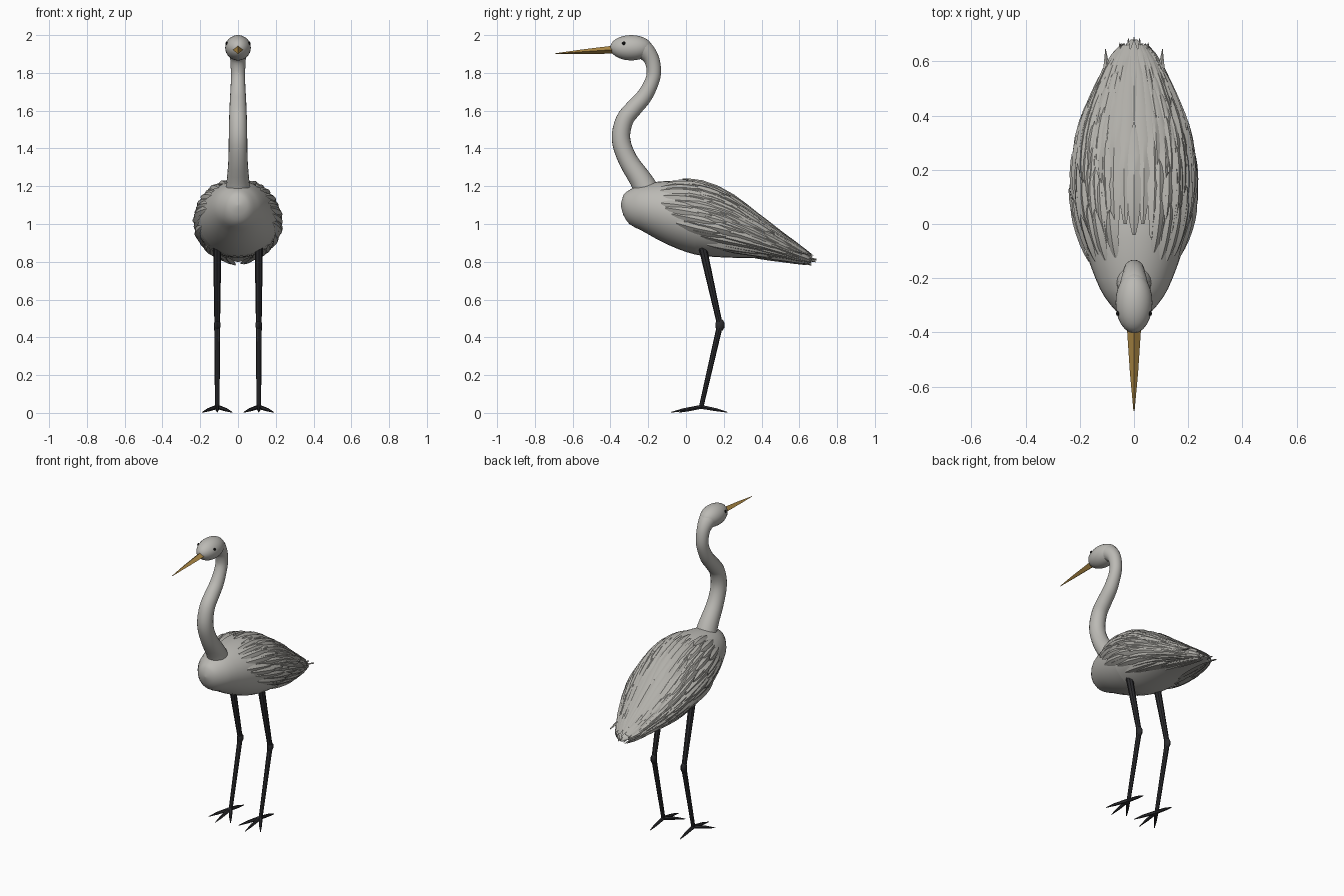
import bpy, bmesh, math, random
from mathutils import Vector

if "Cube" in bpy.data.objects:
    bpy.data.objects.remove(bpy.data.objects["Cube"])

random.seed(4)


def material(name, rgb):
    m = bpy.data.materials.new(name)
    m.diffuse_color = (*rgb, 1)
    m.use_nodes = True
    m.node_tree.nodes["Principled BSDF"].inputs["Base Color"].default_value = m.diffuse_color
    return m


PLUMAGE = material("pale grey plumage", (0.50, 0.49, 0.46))
FEATHER = material("grey feathers", (0.44, 0.43, 0.40))
BEAK = material("ochre beak", (0.42, 0.25, 0.06))
LEG = material("dark legs", (0.025, 0.025, 0.028))
EYE = material("black eye", (0.005, 0.005, 0.005))


def finish(name, bm, mat, angle=None):
    bmesh.ops.recalc_face_normals(bm, faces=bm.faces)
    me = bpy.data.meshes.new(name)
    bm.to_mesh(me)
    bm.free()
    me.materials.append(mat)
    ob = bpy.data.objects.new(name, me)
    bpy.context.collection.objects.link(ob)
    if angle:
        bpy.ops.object.select_all(action='DESELECT')
        bpy.context.view_layer.objects.active = ob
        ob.select_set(True)
        bpy.ops.object.shade_smooth_by_angle(angle=math.radians(angle))
    return ob


def loft(bm, rings):
    vs = [[bm.verts.new(p) for p in r] for r in rings]
    n = len(vs[0])
    for a, b in zip(vs, vs[1:]):
        for i in range(n):
            bm.faces.new((a[i], a[(i + 1) % n], b[(i + 1) % n], b[i]))
    bm.faces.new(vs[0][::-1])
    bm.faces.new(vs[-1])


def interp(tab, x):
    """Smooth curve through rows (x, a, b, ...)."""
    x = min(max(x, tab[0][0]), tab[-1][0])
    i = max(k for k in range(len(tab) - 1) if tab[k][0] <= x)
    h = tab[i + 1][0] - tab[i][0]
    t = (x - tab[i][0]) / h

    def slope(k, c):
        a, b = tab[max(k - 1, 0)], tab[min(k + 1, len(tab) - 1)]
        return (b[c] - a[c]) / (b[0] - a[0])
    return [(2*t**3 - 3*t**2 + 1) * tab[i][c] + (t**3 - 2*t**2 + t) * h * slope(i, c)
            + (3*t**2 - 2*t**3) * tab[i + 1][c] + (t**3 - t**2) * h * slope(i + 1, c)
            for c in range(1, len(tab[0]))]


def tube(bm, pts, radii, n=8):
    """Round limb through points, rings square to the path."""
    pts = [Vector(p) for p in pts]
    rings = []
    for i, p in enumerate(pts):
        d = (pts[min(i + 1, len(pts) - 1)] - pts[max(i - 1, 0)]).normalized()
        u = Vector((1, 0, 0)) if abs(d.x) < 0.8 else Vector((0, 1, 0))
        v = d.cross(u).normalized()
        u = v.cross(d)
        rings.append([p + radii[i] * (u * math.cos(2*math.pi*k/n) + v * math.sin(2*math.pi*k/n))
                      for k in range(n)])
    loft(bm, rings)


def ball(bm, c, r, seg=12):
    res = bmesh.ops.create_uvsphere(bm, u_segments=seg, v_segments=seg * 2 // 3, radius=1)
    for v in res['verts']:
        v.co = Vector((c[0] + v.co.x * r[0], c[1] + v.co.y * r[1], c[2] + v.co.z * r[2]))


# Body: y, centre z, half width, half height
BODY = [(-0.345, 1.10, 0.004, 0.004), (-0.332, 1.10, 0.050, 0.052), (-0.30, 1.09, 0.085, 0.090),
        (-0.24, 1.088, 0.125, 0.120), (-0.10, 1.06, 0.178, 0.168), (0.05, 1.03, 0.212, 0.192),
        (0.20, 0.995, 0.215, 0.172), (0.35, 0.942, 0.190, 0.122), (0.50, 0.880, 0.130, 0.066),
        (0.62, 0.830, 0.065, 0.026), (0.68, 0.805, 0.012, 0.006)]


def skin(y, a, off=0.0):
    """Point on the body at angle a from the top."""
    zc, rx, rz = interp(BODY, y)
    return Vector(((rx + off) * math.sin(a), y, zc + (rz + off) * math.cos(a)))


bm = bmesh.new()
stations = sorted(set([b[0] for b in BODY] + [-0.34, -0.318, -0.27] + [-0.2 + 0.05 * i for i in range(17)]))
loft(bm, [[skin(y, 2 * math.pi * k / 32) for k in range(32)] for y in stations])
finish("body", bm, PLUMAGE, 60)

# Neck: index, y, z, radius
NECK = [(0, -0.17, 1.08, 0.080), (1, -0.225, 1.21, 0.062), (2, -0.308, 1.34, 0.051),
        (3, -0.344, 1.45, 0.049), (4, -0.325, 1.55, 0.047), (5, -0.275, 1.615, 0.045),
        (6, -0.222, 1.675, 0.042), (7, -0.182, 1.75, 0.038), (8, -0.170, 1.81, 0.038),
        (9, -0.186, 1.88, 0.042), (10, -0.235, 1.928, 0.055), (11, -0.30, 1.935, 0.060)]
path = [interp(NECK, i / 4) for i in range(45)]
bm = bmesh.new()
tube(bm, [(0, p[0], p[1]) for p in path], [p[2] for p in path], 20)
finish("neck", bm, PLUMAGE, 60)

# Head
bm = bmesh.new()
ball(bm, (0, -0.29, 1.933), (0.068, 0.112, 0.067), 24)
finish("head", bm, PLUMAGE, 60)

# Beak: four-sided spike
bm = bmesh.new()
loft(bm, [[(w, y, z), (0, y, z + h), (-w, y, z), (0, y, z - h)]
          for y, z, w, h in ((-0.37, 1.924, 0.027, 0.022), (-0.55, 1.912, 0.015, 0.012),
                             (-0.69, 1.902, 0.002, 0.002))])
finish("beak", bm, BEAK)

# Eyes, legs and feet
for s, side in ((-1, "left"), (1, "right")):
    bm = bmesh.new()
    ball(bm, (s * 0.060, -0.33, 1.957), (0.006, 0.009, 0.009))
    finish(side + "_eye", bm, EYE, 60)

    x = s * 0.11
    bm = bmesh.new()
    tube(bm, [(x, 0.085, 0.89), (x, 0.18, 0.465)], [0.022, 0.015])
    tube(bm, [(x, 0.18, 0.465), (x, 0.08, 0.03)], [0.016, 0.012])
    ball(bm, (x, 0.18, 0.465), (0.018, 0.026, 0.034), 8)
    finish(side + "_leg", bm, LEG, 40)

    bm = bmesh.new()
    for dx, dy in ((0, -0.16), (-0.08, -0.115), (0.08, -0.115), (0, 0.14)):
        tube(bm, [(x, 0.08, 0.032), (x + dx * 0.6, 0.08 + dy * 0.6, 0.016), (x + dx, 0.08 + dy, 0.003)],
             [0.012, 0.009, 0.002], 6)
    finish(side + "_foot", bm, LEG, 40)


def feather(bm, y0, length, a, w, lift0, lift1):
    """Pointed lens-shaped blade that follows the body skin."""
    rings = []
    for t, k in ((0, 0.25), (0.12, 0.7), (0.3, 1), (0.5, 1), (0.7, 0.85), (0.88, 0.5), (1, 0.04)):
        y = y0 + length * t
        off = lift0 + (lift1 - lift0) * t
        _, rx, rz = interp(BODY, y)
        r = math.hypot(rx * math.cos(a), rz * math.sin(a))
        da = min(w * k / max(r, 0.03), 0.5)
        rings.append([skin(y, a - da, off), skin(y, a, off + 0.009 * k),
                      skin(y, a + da, off), skin(y, a, off - 0.003 * k)])
    loft(bm, rings)


# Wing feathers: staggered overlapping rows on both flanks
EDGE = [(-0.13, 92), (0.05, 122), (0.30, 160), (0.60, 178)]
for s, side in ((-1, "left"), (1, "right")):
    bm = bmesh.new()
    for row in range(9):
        y0 = -0.10 + 0.062 * row
        for j in range(13):
            deg = 24 + 12 * j + (6 if row % 2 else 0)
            ys = y0 - 0.03 * math.sin(math.radians(deg)) + random.uniform(-0.02, 0.02)
            if deg > interp(EDGE, ys)[0]:
                continue
            length = min(0.17 + 0.02 * row + random.uniform(0, 0.05), 0.665 - ys)
            a = math.radians(deg + random.uniform(-3, 3))
            feather(bm, ys, length, s * a, 0.021, 0.001, random.uniform(0.014, 0.022))
    finish(side + "_wing_feathers", bm, FEATHER, 35)

# Long back feathers
bm = bmesh.new()
for deg, y0, length in ((0, -0.04, 0.42), (0, 0.34, 0.34), (9, 0.0, 0.62), (19, -0.05, 0.64),
                        (30, -0.06, 0.58), (42, -0.07, 0.48)):
    for s in ((-1, 1) if deg else (1,)):
        feather(bm, y0, length, s * math.radians(deg), 0.024, 0.006, 0.018)
finish("back_feathers", bm, FEATHER, 35)

# Loose tail tips
bm = bmesh.new()
for x, y, z in ((0.0, 0.69, 0.81), (0.02, 0.685, 0.80), (0.05, 0.67, 0.83), (0.10, 0.645, 0.84)):
    for s in (-1, 1) if x else (1,):
        loft(bm, [[(s * x * f + w, yy, zz), (s * x * f, yy, zz + 0.006),
                   (s * x * f - w, yy, zz), (s * x * f, yy, zz - 0.003)]
                  for f, w, yy, zz in ((0.95, 0.008, y - 0.20, z + 0.045), (1, 0.014, y - 0.08, z + 0.02),
                                       (1.05, 0.001, y, z))])
finish("tail_feathers", bm, FEATHER, 35)
